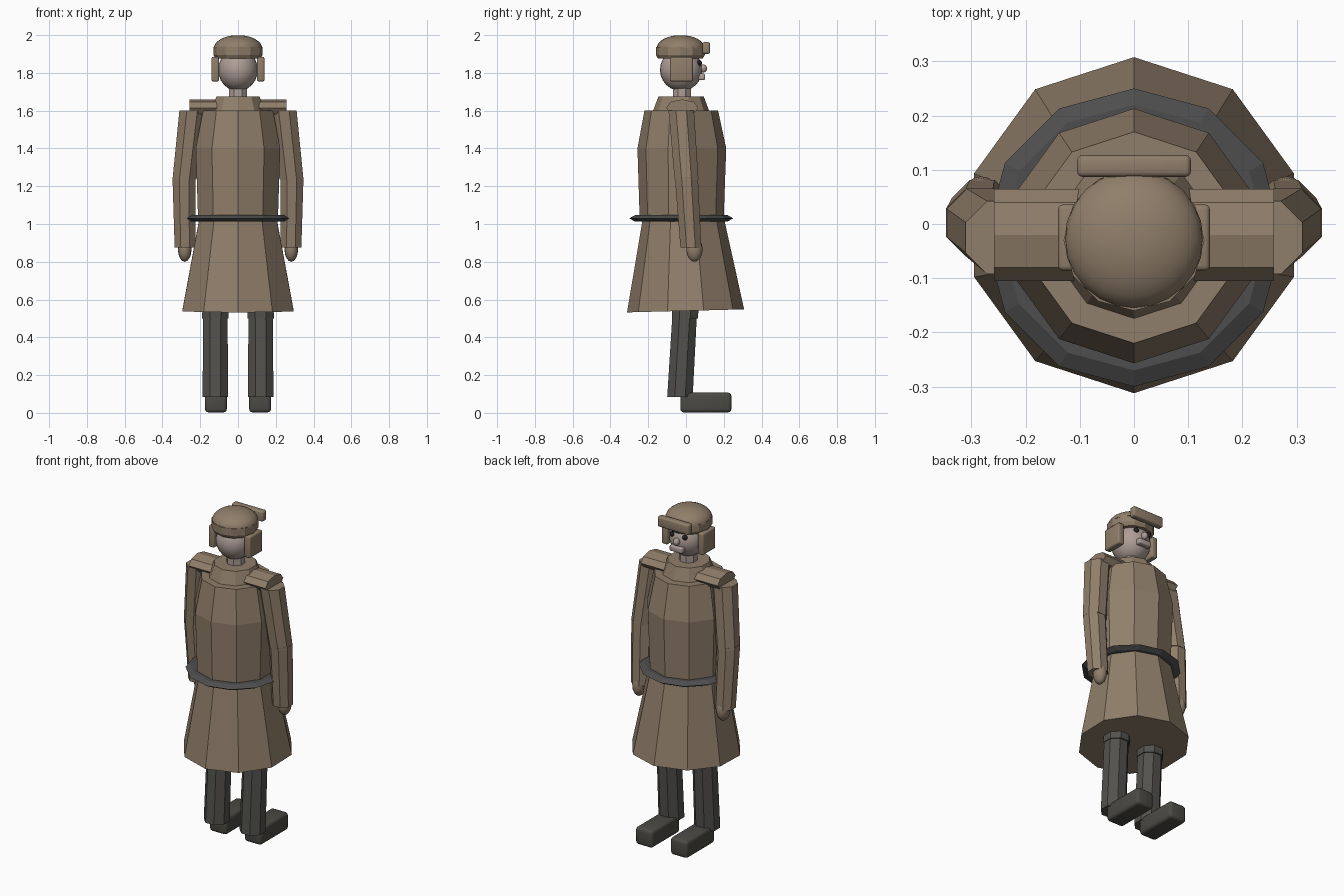
import bpy, bmesh
from math import sin, cos, pi, radians

cube = bpy.data.objects.get("Cube")
if cube:
    bpy.data.objects.remove(cube, do_unlink=True)


def material(name, rgb):
    m = bpy.data.materials.new(name)
    m.use_nodes = True
    m.diffuse_color = (*rgb, 1)
    m.node_tree.nodes["Principled BSDF"].inputs["Base Color"].default_value = (*rgb, 1)
    return m


TAN = material("tan wool", (0.28, 0.21, 0.145))
GREY = material("grey trousers", (0.085, 0.083, 0.076))
BOOT = material("dark boot", (0.07, 0.068, 0.058))
BELT = material("belt grey", (0.075, 0.075, 0.075))
SKIN = material("pale skin", (0.42, 0.34, 0.305))
BLACK = material("eye black", (0.015, 0.015, 0.015))


def finish(name, bm, mat, smooth=False):
    bmesh.ops.recalc_face_normals(bm, faces=bm.faces)
    me = bpy.data.meshes.new(name)
    bm.to_mesh(me)
    bm.free()
    me.materials.append(mat)
    ob = bpy.data.objects.new(name, me)
    bpy.context.collection.objects.link(ob)
    if smooth:
        for o in bpy.context.selected_objects:
            o.select_set(False)
        bpy.context.view_layer.objects.active = ob
        ob.select_set(True)
        bpy.ops.object.shade_smooth_by_angle(angle=radians(40))
    return ob


def loft(name, rings, sides, mat, turn=0.0, smooth=False):
    """Capped stack of polygons; each ring is (x, y, z, radius)."""
    bm = bmesh.new()
    loops = []
    for x, y, z, r in rings:
        angles = [turn + 2 * pi * i / sides for i in range(sides)]
        loops.append([bm.verts.new((x + r * cos(a), y + r * sin(a), z)) for a in angles])
    for low, high in zip(loops, loops[1:]):
        for i in range(sides):
            j = (i + 1) % sides
            bm.faces.new((low[i], low[j], high[j], high[i]))
    bm.faces.new(loops[0])
    bm.faces.new(loops[-1])
    return finish(name, bm, mat, smooth)


def ball(name, centre, size, mat, segments=24):
    bm = bmesh.new()
    bmesh.ops.create_uvsphere(bm, u_segments=segments, v_segments=segments // 2, radius=1)
    bmesh.ops.scale(bm, vec=size, verts=bm.verts)
    bmesh.ops.translate(bm, vec=centre, verts=bm.verts)
    return finish(name, bm, mat, True)


def box(name, centre, size, mat, bevel):
    bm = bmesh.new()
    bmesh.ops.create_cube(bm, size=1)
    bmesh.ops.scale(bm, vec=size, verts=bm.verts)
    bmesh.ops.bevel(bm, geom=bm.edges[:], offset=bevel, segments=3, affect='EDGES', profile=0.5)
    bmesh.ops.translate(bm, vec=centre, verts=bm.verts)
    return finish(name, bm, mat, True)


# Coat: flared skirt tilted slightly, then body and collar
skirt = loft("coat_skirt", [(0, 0, -0.49, 0.31), (0, 0, 0, 0.215)], 10, TAN, pi / 2)
skirt.location = (0, -0.015, 1.03)
skirt.rotation_euler.x = radians(1.5)
loft("coat_body", [(0, -0.023, 1.02, 0.222), (0, -0.022, 1.4, 0.235),
                   (0, -0.025, 1.6, 0.195)], 10, TAN, pi / 2)
loft("collar", [(0, -0.026, 1.59, 0.152), (0, -0.026, 1.675, 0.12)], 10, TAN, pi / 2)

# Belt: flattened ring with a sharp outer edge
bm = bmesh.new()
profile = [(0.275, 0), (0.245, 0.017), (0.2, 0.017), (0.2, -0.017), (0.245, -0.017)]
rows = [[bm.verts.new((r * cos(k * pi / 6), r * sin(k * pi / 6) - 0.025, 1.03 + z))
         for r, z in profile] for k in range(12)]
for k in range(12):
    a, b = rows[k], rows[(k + 1) % 12]
    for i in range(5):
        j = (i + 1) % 5
        bm.faces.new((a[i], b[i], b[j], a[j]))
finish("belt", bm, BELT)

# Limbs, mirrored on both sides
for side, s in (("left", 1), ("right", -1)):
    half = pi / 8
    loft(side + "_thigh", [(s * 0.12, -0.005, 0.5, 0.075), (s * 0.115, 0, 0.95, 0.08)],
         8, GREY, half)
    loft(side + "_shin", [(s * 0.12, -0.032, 0.085, 0.073), (s * 0.12, -0.006, 0.54, 0.07)],
         8, GREY, half)
    box(side + "_boot", (s * 0.117, 0.105, 0.055), (0.115, 0.27, 0.105), BOOT, 0.018)

    loft(side + "_upper_arm", [(s * 0.284, 0.003, 1.235, 0.068), (s * 0.243, -0.025, 1.6, 0.073)],
         8, TAN, half)
    loft(side + "_forearm", [(s * 0.28, 0.026, 0.875, 0.06), (s * 0.286, 0.002, 1.25, 0.066)],
         8, TAN, half)
    ball(side + "_hand", (s * 0.282, 0.045, 0.865), (0.036, 0.043, 0.065), TAN, 16)

    pad = loft(side + "_shoulder_pad", [(0, 0, 0, 0.085), (0, 0, s * 0.158, 0.085)], 8, TAN)
    pad.scale.x = 0.53
    pad.rotation_euler.y = pi / 2
    pad.location = (s * 0.1, -0.02, 1.615)

    # Ear flaps and eyes
    box(side + "_ear_flap", (s * 0.12, -0.025, 1.82), (0.04, 0.122, 0.13), TAN, 0.009)
    ball(side + "_eye", (s * 0.042, 0.07, 1.852), (0.015, 0.015, 0.015), BLACK, 12)

# Head and face
loft("neck", [(0, -0.022, 1.65, 0.052), (0, -0.022, 1.74, 0.052)], 8, SKIN, pi / 8)
ball("head", (0, -0.026, 1.816), (0.105, 0.112, 0.112), SKIN)
ball("nose", (0, 0.09, 1.823), (0.019, 0.022, 0.022), SKIN, 12)
box("mouth", (0, 0.083, 1.779), (0.085, 0.036, 0.034), SKIN, 0.008)

# Cap: faceted band, low dome and a raised front bar
loft("cap_band", [(0, -0.03, 1.875, 0.118), (0, -0.03, 1.895, 0.13),
                  (0, -0.03, 1.938, 0.13)], 12, TAN, pi / 2)
steps = [i * pi / 16 for i in range(8)]
loft("cap_dome", [(0, -0.028, 1.93 + 0.07 * sin(a), 0.128 * cos(a)) for a in steps],
     24, TAN, 0, True)
box("cap_bar", (0, 0.107, 1.932), (0.21, 0.04, 0.062), TAN, 0.01)
